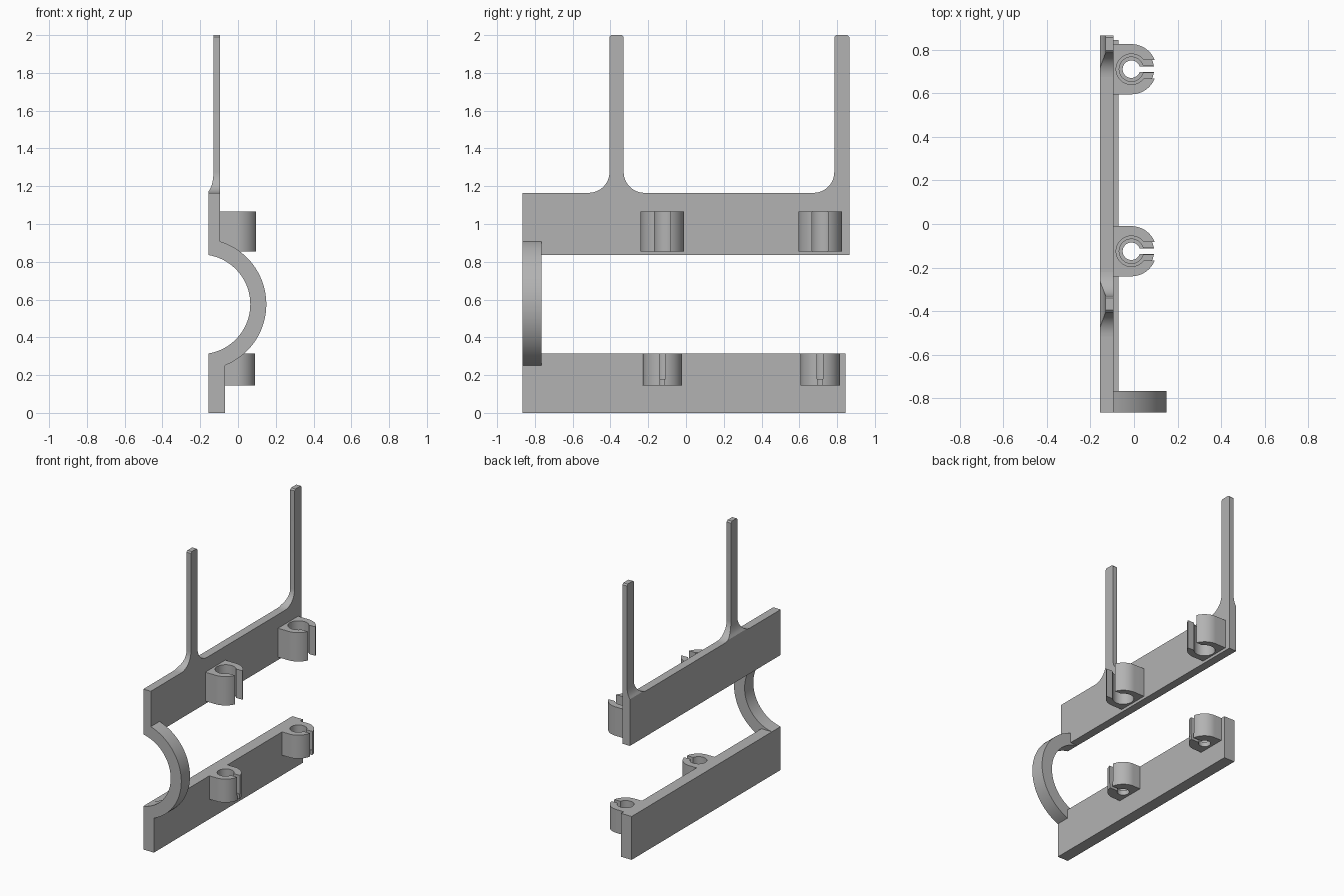
import bpy, bmesh
from math import sin, cos, asin, acos, pi, radians

cube = bpy.data.objects.get("Cube")
if cube:
    bpy.data.objects.remove(cube, do_unlink=True)

grey = bpy.data.materials.new("plain grey")
grey.use_nodes = True
colour = (0.45, 0.45, 0.45, 1)
grey.diffuse_color = colour
grey.node_tree.nodes["Principled BSDF"].inputs["Base Color"].default_value = colour


def loft(name, rings):
    """Join rings of equal point count into a closed solid."""
    bm = bmesh.new()
    loops = [[bm.verts.new(p) for p in ring] for ring in rings]
    n = len(loops[0])
    for a, b in zip(loops, loops[1:]):
        for i in range(n):
            j = (i + 1) % n
            bm.faces.new((a[i], a[j], b[j], b[i]))
    bm.faces.new(loops[0])
    bm.faces.new(loops[-1])
    bmesh.ops.recalc_face_normals(bm, faces=bm.faces)
    mesh = bpy.data.meshes.new(name)
    bm.to_mesh(mesh)
    bm.free()
    mesh.materials.append(grey)
    obj = bpy.data.objects.new(name, mesh)
    bpy.context.collection.objects.link(obj)
    bpy.ops.object.select_all(action='DESELECT')
    obj.select_set(True)
    bpy.context.view_layer.objects.active = obj
    bpy.ops.object.shade_smooth_by_angle(angle=radians(30))
    return obj


def rect(x0, x1, y0, y1, z):
    return [(x0, y0, z), (x1, y0, z), (x1, y1, z), (x0, y1, z)]


def arc(cx, cy, r, a0, a1, n):
    return [(cx + r * cos(a0 + (a1 - a0) * i / n),
             cy + r * sin(a0 + (a1 - a0) * i / n)) for i in range(n + 1)]


# Two long bars
BACK, UPPER_FACE, LOWER_FACE = -0.155, -0.095, -0.07
TOP = 1.165
loft("upper_bar", [rect(BACK, UPPER_FACE, -0.865, 0.865, z) for z in (0.835, TOP)])
loft("lower_bar", [rect(BACK, LOWER_FACE, -0.865, 0.845, z) for z in (0, 0.315)])

# Curved arm joining the bars at the front end
cx, cz, r_in, r_out = -0.199, 0.575, 0.264, 0.349
inner = acos((BACK - cx) / r_in)
profile = arc(cx, cz, r_out, -acos((LOWER_FACE - cx) / r_out),
              acos((UPPER_FACE - cx) / r_out), 40)
profile += arc(cx, cz, r_in, inner, -inner, 40)
loft("curved_arm", [[(x, y, z) for x, z in profile] for y in (-0.865, -0.765)])


# Upright posts flaring into the upper bar
def post(name, y0, y1, flare_back):
    r, rings = 0.11, []
    for i in range(13):
        a = pi / 2 * i / 12
        off = r * (1 - sin(a))
        x = -0.13 - 0.025 * min(1, off / 0.065)
        rings.append(rect(x, UPPER_FACE, y0 - off, y1 + off * flare_back,
                          TOP + r * (1 - cos(a))))
    rings.append(rect(-0.13, UPPER_FACE, y0, y1, 1.99))
    rings.append(rect(-0.13, UPPER_FACE, y0 + 0.01, y1 - 0.01, 2))
    loft(name, rings)


post("middle_post", -0.405, -0.33, 1)
post("end_post", 0.785, 0.865, 0)


# Open snap clips: square back, round jaws, slot facing +x
def clip(name, y, base, r, hole, gap, z0, z1):
    c = -0.012
    a, b = asin(gap / r), asin(gap / hole)
    pts = [(base, y + r)] + arc(c, y, r, pi / 2, a, 16)
    pts += arc(c, y, hole, b, 2 * pi - b, 36)
    pts += arc(c, y, r, -a, -pi / 2, 16) + [(base, y - r)]
    loft(name, [[(px, py, z) for px, py in pts] for z in (z0, z1)])


for place, y in (("middle", -0.125), ("end", 0.71)):
    clip(f"upper_{place}_clip", y, UPPER_FACE, 0.115, 0.07, 0.043, 0.855, 1.065)
    clip(f"lower_{place}_clip", y, LOWER_FACE, 0.104, 0.056, 0.016, 0.18, 0.315)
    clip(f"lower_{place}_clip_rim", y, LOWER_FACE, 0.104, 0.04, 0.012, 0.145, 0.18)
